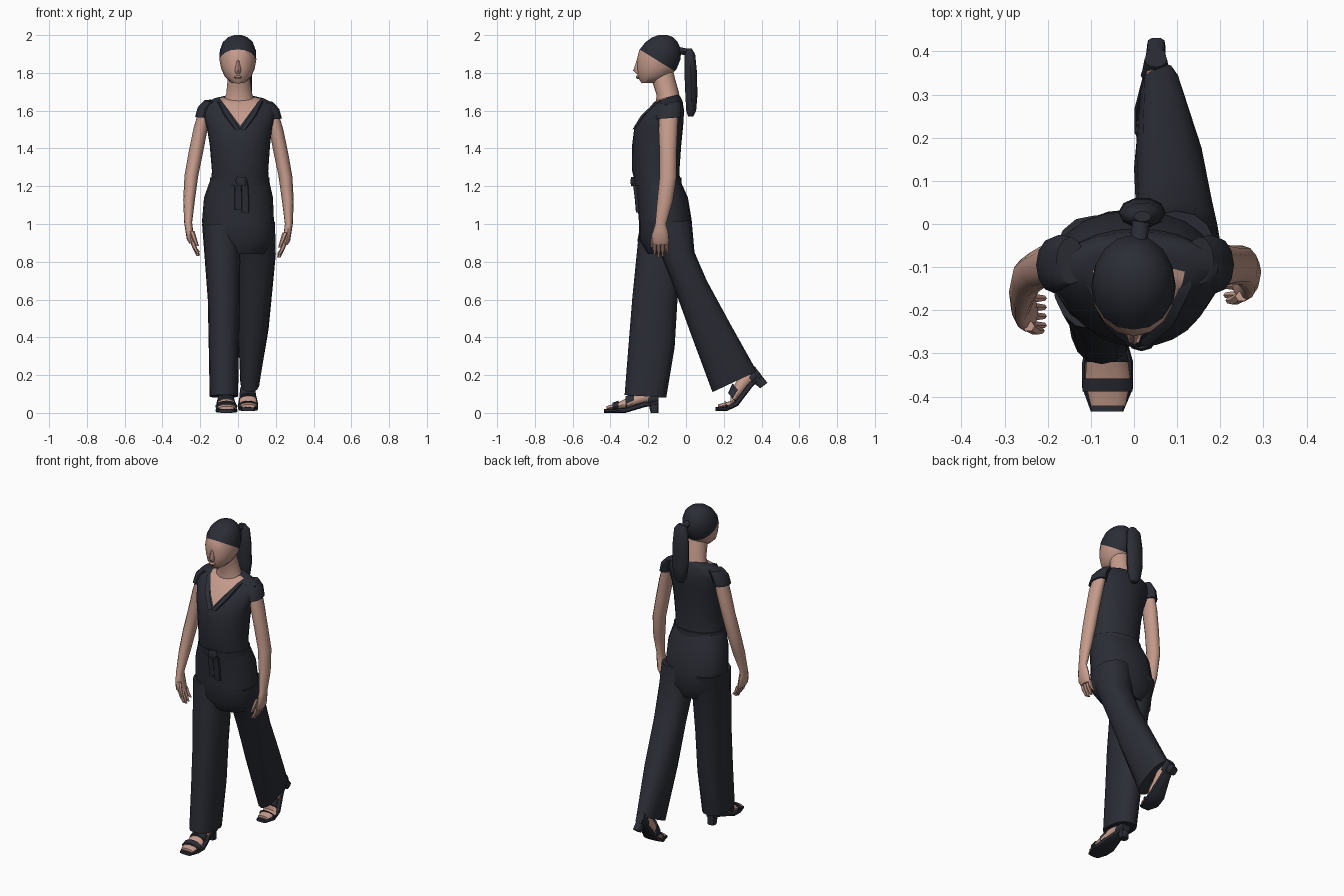
import bpy, bmesh, math
from mathutils import Vector


def material(name, rgb):
    m = bpy.data.materials.new(name)
    m.diffuse_color = (*rgb, 1)
    return m


DARK = material("charcoal", (0.024, 0.026, 0.036))
SKIN = material("skin", (0.56, 0.33, 0.26))


def power(v, e):
    return math.copysign(abs(v) ** e, v)


def loft(name, rings, mats, n=16, e=1.0, place=None, cuts=(), rule=None):
    """Skin elliptical rings (x0, x1, y_front, z_front, y_back, z_back).
    place moves every point; cuts are (point, normal) planes; rule picks a material per face."""
    bm = bmesh.new()
    loops = []
    for x0, x1, yf, zf, yb, zb in rings:
        loop = []
        for i in range(n):
            a = 2 * math.pi * i / n
            c, s = power(math.cos(a), e), power(math.sin(a), e)
            p = Vector(((x0 + x1) / 2 + (x1 - x0) / 2 * c,
                        (yf + yb) / 2 + (yb - yf) / 2 * s,
                        (zf + zb) / 2 + (zb - zf) / 2 * s))
            loop.append(bm.verts.new(place(p) if place else p))
        loops.append(loop)
    for a, b in zip(loops, loops[1:]):
        for i in range(n):
            j = (i + 1) % n
            bm.faces.new((a[i], a[j], b[j], b[i]))
    bm.faces.new(loops[0])
    bm.faces.new(loops[-1])
    bmesh.ops.recalc_face_normals(bm, faces=bm.faces)
    for co, no in cuts:
        bmesh.ops.bisect_plane(bm, geom=bm.verts[:] + bm.edges[:] + bm.faces[:],
                               plane_co=co, plane_no=no)
    if rule:
        for f in bm.faces:
            f.material_index = rule(f.calc_center_median())
    me = bpy.data.meshes.new(name)
    bm.to_mesh(me)
    bm.free()
    for m in mats:
        me.materials.append(m)
    ob = bpy.data.objects.new(name, me)
    bpy.context.collection.objects.link(ob)
    return ob


# Head: everything above a slanted hairline is hair
hair_co, hair_no = Vector((0, -0.255, 1.93)), Vector((0, 0.13, 0.21))
loft("head", [
    (-.035, .035, -.235, 1.745, -.13, 1.75), (-.07, .07, -.255, 1.775, -.085, 1.785),
    (-.088, .088, -.26, 1.82, -.05, 1.82), (-.099, .097, -.26, 1.87, -.03, 1.87),
    (-.096, .094, -.248, 1.92, -.025, 1.92), (-.08, .078, -.215, 1.962, -.045, 1.965),
    (-.052, .05, -.18, 1.988, -.07, 1.99), (-.02, .02, -.145, 2.0, -.1, 2.0)],
    [SKIN, DARK], cuts=[(hair_co, hair_no)],
    rule=lambda c: int((c - hair_co).dot(hair_no) > 0))
loft("nose", [(-.008, .008, -.26, 1.87, -.235, 1.87), (-.017, .017, -.28, 1.812, -.235, 1.81),
              (-.012, .012, -.262, 1.795, -.235, 1.795)], [SKIN], n=8)
loft("mouth", [(-.012, .012, -.262, 1.785, -.235, 1.785), (-.022, .022, -.266, 1.778, -.235, 1.778),
               (-.012, .012, -.26, 1.768, -.235, 1.768)], [SKIN], n=8)
loft("ponytail_band", [(-.01, .03, -.05, 1.9, -.05, 1.94), (-.005, .035, -.01, 1.895, 0, 1.93),
                       (-.005, .04, .02, 1.89, .03, 1.925)], [DARK], n=8)
loft("ponytail", [
    (.0, .04, .005, 1.93, .03, 1.93), (-.025, .065, -.008, 1.90, .05, 1.90),
    (-.035, .073, -.01, 1.8, .06, 1.8), (-.035, .073, -.005, 1.68, .062, 1.68),
    (-.02, .06, .0, 1.6, .055, 1.6), (.0, .04, .01, 1.57, .04, 1.57)], [DARK], n=10)
loft("neck", [
    (-.085, .095, -.165, 1.62, -.03, 1.65), (-.062, .075, -.155, 1.68, -.038, 1.70),
    (-.056, .065, -.175, 1.74, -.058, 1.77), (-.05, .055, -.19, 1.80, -.07, 1.82)], [SKIN])

# Bodice with a V neckline cut into its front
v_tip = Vector((.012, 0, 1.52))
v_planes = [(v_tip, Vector((s * .135, 0, -.1))) for s in (-1, 1)]


def neckline(c):
    inside = all((c - co).dot(no) < 0 for co, no in v_planes)
    return int(inside and c.y < -.1)


loft("bodice", [
    (-.145, .165, -.268, 1.21, -.03, 1.21), (-.138, .16, -.285, 1.28, -.035, 1.28),
    (-.15, .17, -.285, 1.42, -.025, 1.42), (-.165, .18, -.275, 1.5, -.015, 1.52),
    (-.185, .2, -.235, 1.57, -.01, 1.6), (-.18, .195, -.19, 1.62, -.018, 1.65),
    (-.13, .14, -.165, 1.65, -.03, 1.675), (-.08, .09, -.14, 1.66, -.04, 1.685)],
    [DARK, SKIN], n=24, cuts=v_planes, rule=neckline)
for s in (-1, 1):
    loft("lapel", [(.012, .045, -.286, 1.5, -.25, 1.51), (.06, .1, -.24, 1.575, -.2, 1.58),
                   (.1, .135, -.165, 1.645, -.12, 1.655)], [DARK], n=6,
         place=lambda p: Vector((.012 + s * (p.x - .012), p.y, p.z)))

# Trousers
loft("hips", [
    (-.148, .165, -.268, 1.23, -.03, 1.23), (-.18, .185, -.26, 1.14, .01, 1.14),
    (-.19, .19, -.25, 1.02, .03, 1.02), (-.185, .2, -.25, .92, .035, .92),
    (-.12, .14, -.2, .84, 0, .84)], [DARK], n=20, e=.9)
loft("front_leg", [
    (-.19, .01, -.245, 1.0, .02, 1.0), (-.175, .012, -.265, .8, -.02, .8),
    (-.16, .01, -.285, .6, -.045, .6), (-.155, .005, -.305, .35, -.06, .35),
    (-.15, 0, -.325, .095, -.105, .08)], [DARK], e=.85)
loft("back_leg", [
    (0, .195, -.22, 1.0, .03, 1.02), (.005, .2, -.13, .83, .045, .85),
    (.005, .185, -.062, .66, .11, .70), (.0, .162, .025, .42, .235, .47),
    (.012, .115, .14, .11, .375, .22)], [DARK], e=.85)

# Sash with a knot and two hanging ends
loft("sash", [(-.15, .168, -.275, 1.2, -.022, 1.2), (-.148, .168, -.28, 1.245, -.024, 1.245)],
     [DARK], n=20)
loft("sash_knot", [(-.01, .045, -.29, 1.2, -.25, 1.2), (-.015, .05, -.295, 1.225, -.25, 1.225),
                   (-.01, .045, -.29, 1.25, -.25, 1.25)], [DARK], n=8)
for x, low in ((-.018, 1.075), (.018, 1.06)):
    loft("sash_end", [(x, x + .035, -.282, 1.22, -.25, 1.22), (x, x + .04, -.272, 1.14, -.25, 1.14),
                      (x, x + .04, -.265, low, -.245, low)], [DARK], n=8, e=.5)


# Arms: the x < 0 arm is mirrored and swings forward below the shoulder
def swing(p):
    return Vector((.005 - p.x, p.y - .07 * min(1, max(0, (1.45 - p.z) / .5)), p.z + .008))


for side, place in (("left", None), ("right", swing)):
    loft(side + "_sleeve", [
        (.12, .185, -.14, 1.64, -.03, 1.65), (.14, .218, -.155, 1.605, -.025, 1.615),
        (.15, .232, -.16, 1.555, -.03, 1.565)], [DARK], n=12, place=place)
    loft(side + "_arm", [
        (.15, .21, -.14, 1.6, -.04, 1.6), (.165, .24, -.145, 1.5, -.045, 1.5),
        (.188, .265, -.14, 1.38, -.05, 1.38), (.215, .288, -.14, 1.25, -.05, 1.25),
        (.233, .295, -.153, 1.12, -.07, 1.12), (.248, .29, -.163, 1.0, -.105, 1.0),
        (.243, .284, -.175, .96, -.095, .96), (.236, .276, -.18, .91, -.09, .91),
        (.228, .262, -.172, .888, -.095, .888)], [SKIN], n=12, place=place)
    for i in range(4):
        y, tip = -.175 + .021 * i, (.835, .822, .828, .845)[i]
        loft(side + "_finger", [
            (.233, .26, y, .9, y + .021, .9), (.222, .246, y, .865, y + .02, .865),
            (.207, .224, y + .003, tip, y + .017, tip)], [SKIN], n=6, place=place)
    loft(side + "_thumb", [
        (.235, .265, -.18, .955, -.155, .955), (.222, .246, -.188, .91, -.165, .91),
        (.212, .228, -.185, .875, -.17, .875)], [SKIN], n=6, place=place)


# Sandals: the rear one is bent at the ball with its heel lifted
def lifted(p):
    dy, a = (p.y + .36) * 1.13, math.radians(38) if p.y > -.36 else 0
    return Vector((.055 + (p.x + .06) * .9, .24 + dy * math.cos(a) - p.z * math.sin(a),
                   .01 + dy * math.sin(a) + p.z * math.cos(a)))


for side, place in (("front", None), ("back", lifted)):
    loft(side + "_ankle", [
        (-.09, -.035, -.23, .15, -.155, .15), (-.09, -.035, -.235, .09, -.155, .09),
        (-.09, -.035, -.23, .06, -.16, .06)], [SKIN], n=10, place=place)
    loft(side + "_foot", [
        (-.088, -.042, -.155, .11, -.155, .06), (-.1, -.03, -.22, .125, -.22, .045),
        (-.11, -.015, -.31, .08, -.31, .02), (-.113, -.008, -.365, .052, -.365, .015),
        (-.1, -.02, -.422, .035, -.422, .015)], [SKIN], n=12, place=place)
    loft(side + "_sole", [
        (-.09, -.04, -.145, .07, -.145, .045), (-.1, -.03, -.22, .06, -.22, .03),
        (-.12, -.002, -.32, .028, -.32, 0), (-.12, -.002, -.38, .022, -.38, 0),
        (-.1, -.025, -.435, .02, -.435, 0)], [DARK], n=12, e=.6, place=place)
    loft(side + "_heel", [
        (-.09, -.04, -.2, .055, -.145, .055), (-.088, -.04, -.188, 0, -.145, 0)],
        [DARK], n=10, e=.6, place=place)
    loft(side + "_heel_strap", [
        (-.094, -.036, -.145, .11, -.145, .05), (-.1, -.03, -.18, .105, -.18, .04),
        (-.104, -.026, -.2, .085, -.2, .04)], [DARK], n=12, place=place)
    loft(side + "_instep_strap", [
        (-.109, -.02, -.275, .112, -.275, .03), (-.114, -.012, -.32, .086, -.32, .015)],
        [DARK], n=12, place=place)
    loft(side + "_toe_strap", [
        (-.12, -.003, -.358, .065, -.358, .008), (-.119, -.004, -.388, .054, -.388, .006)],
        [DARK], n=12, place=place)

# Smooth shading with sharp creases kept
for ob in bpy.context.scene.objects:
    ob.select_set(True)
    bpy.context.view_layer.objects.active = ob
bpy.ops.object.shade_smooth_by_angle(angle=math.radians(45))
